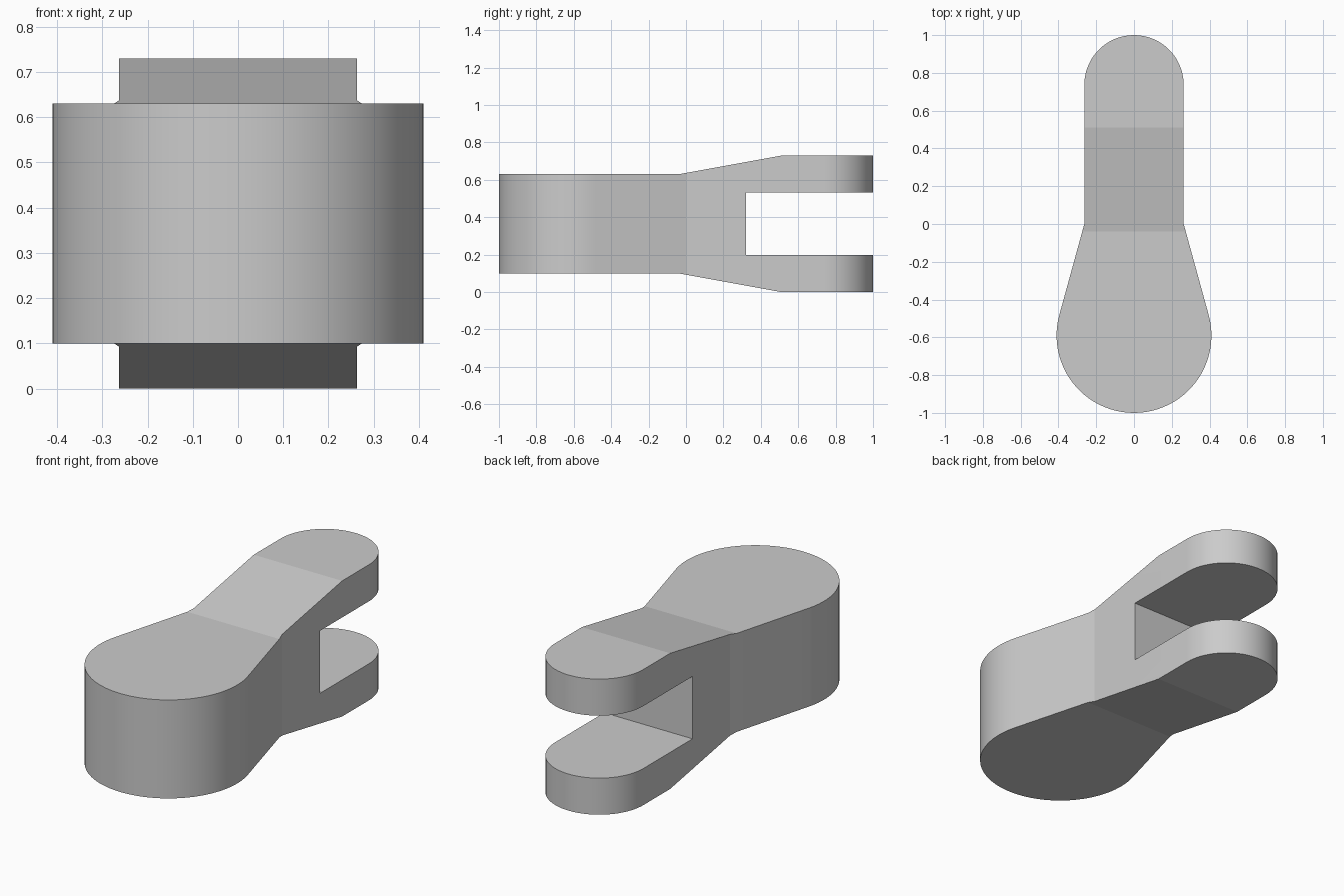
import bpy
import bmesh
from math import sin, cos, radians
from mathutils import Vector

cube = bpy.data.objects.get("Cube")
if cube:
    bpy.data.objects.remove(cube, do_unlink=True)

MID = 0.365            # height of the mirror plane
HUB_R, ARM_R = 0.41, 0.263
HUB_Y, ARM_Y = HUB_R - 1, 1 - ARM_R


def prism(name, points, direction):
    """Extrude a closed polygon along a direction."""
    bm = bmesh.new()
    face = bm.faces.new([bm.verts.new(p) for p in points])
    result = bmesh.ops.extrude_face_region(bm, geom=[face])
    verts = [v for v in result["geom"] if isinstance(v, bmesh.types.BMVert)]
    bmesh.ops.translate(bm, verts=verts, vec=Vector(direction))
    bmesh.ops.recalc_face_normals(bm, faces=bm.faces)
    mesh = bpy.data.meshes.new(name)
    bm.to_mesh(mesh)
    bm.free()
    obj = bpy.data.objects.new(name, mesh)
    bpy.context.collection.objects.link(obj)
    return obj


def arc(radius, y, start, end, steps):
    angles = [radians(start + (end - start) * i / steps) for i in range(steps + 1)]
    return [(radius * cos(a), y + radius * sin(a), -0.2) for a in angles]


# Plan outline: round hub tapering into a straight round-ended arm
outline = arc(ARM_R, ARM_Y, 0, 180, 36)
outline += [(-ARM_R, 0, -0.2)]
outline += arc(HUB_R, HUB_Y, 164.5, 375.5, 48)
outline += [(ARM_R, 0, -0.2)]
link = prism("fork_link", outline, (0, 0, 1.2))

# Side profile: flat hub, flared fork and square slot, mirrored about MID
half = [(-1.1, 0.265), (-0.04, 0.265), (0.51, 0.365),
        (1.1, 0.365), (1.1, 0.168), (0.32, 0.168)]
side = [(-0.6, y, MID + h) for y, h in half]
side += [(-0.6, y, MID - h) for y, h in reversed(half)]
cutter = prism("side_profile_cutter", side, (1.2, 0, 0))
cutter.hide_render = True

# Keep the volume shared by plan and side profile
mod = link.modifiers.new("side_shape", "BOOLEAN")
mod.operation = "INTERSECT"
mod.solver = "EXACT"
mod.object = cutter
bpy.ops.object.select_all(action="DESELECT")
bpy.context.view_layer.objects.active = link
link.select_set(True)
bpy.ops.object.modifier_apply(modifier=mod.name)
bpy.data.objects.remove(cutter, do_unlink=True)
bpy.ops.object.shade_smooth_by_angle(angle=radians(8))

# Plain grey finish
grey = bpy.data.materials.new("plain_grey")
grey.use_nodes = True
colour = (0.6, 0.6, 0.6, 1)
grey.diffuse_color = colour
grey.node_tree.nodes["Principled BSDF"].inputs["Base Color"].default_value = colour
link.data.materials.clear()
link.data.materials.append(grey)
